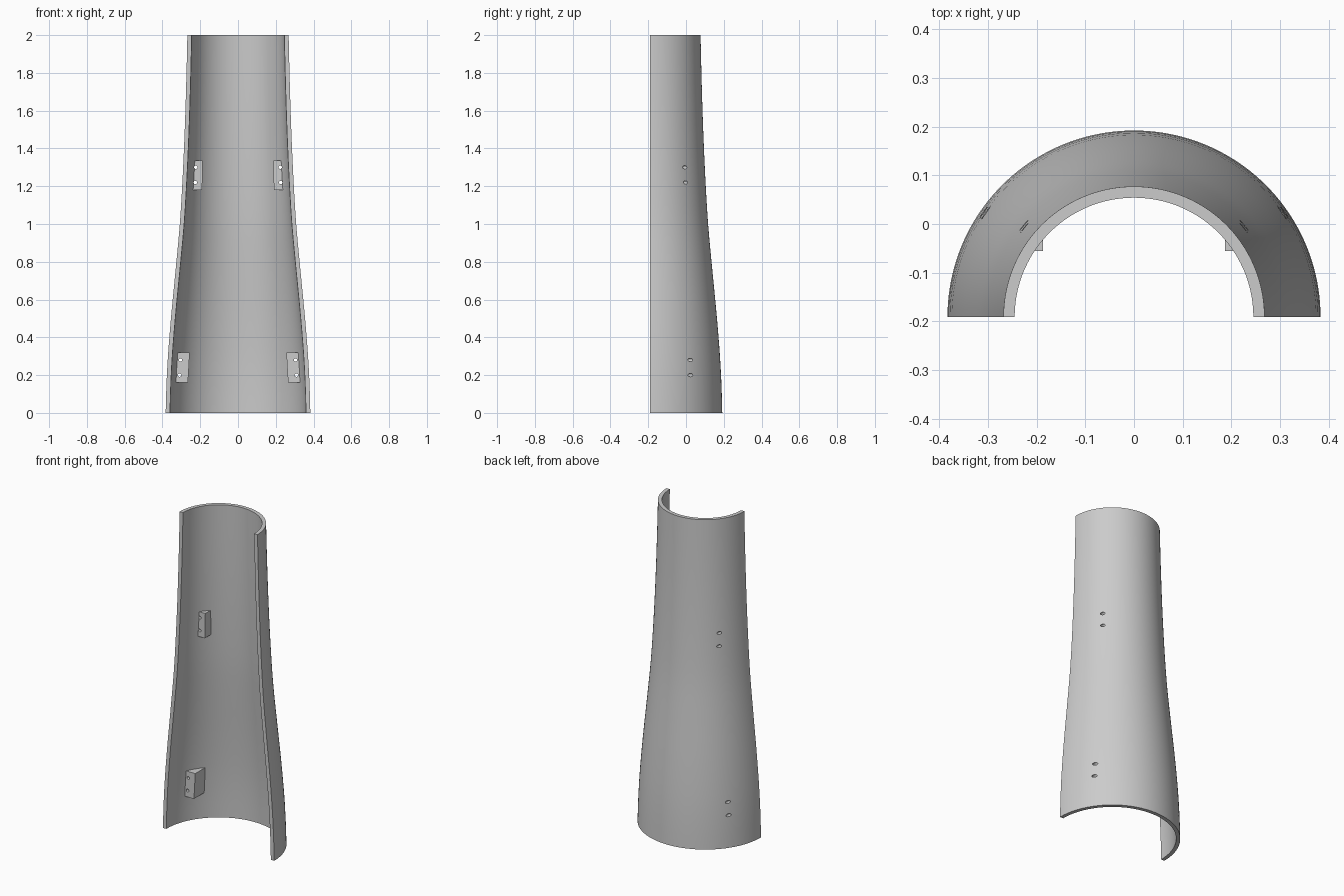
import bpy, bmesh, math
from mathutils import Matrix

if "Cube" in bpy.data.objects:
    bpy.data.objects.remove(bpy.data.objects["Cube"])

AXIS_Y = -0.191     # centre line of the half tube
WALL = 0.023
STEP = 0.25         # height between the measured radii
RADII = [0.383, 0.374, 0.355, 0.331, 0.308, 0.293, 0.282, 0.274, 0.268]
FRONT_Y = -0.055    # front face of the mounting blocks

grey = bpy.data.materials.new("plain grey")
grey.use_nodes = True
grey.diffuse_color = (0.6, 0.6, 0.6, 1)
grey.node_tree.nodes["Principled BSDF"].inputs["Base Color"].default_value = (0.6, 0.6, 0.6, 1)


def make_object(name, bm):
    bmesh.ops.recalc_face_normals(bm, faces=bm.faces)
    mesh = bpy.data.meshes.new(name)
    bm.to_mesh(mesh)
    bm.free()
    mesh.materials.append(grey)
    obj = bpy.data.objects.new(name, mesh)
    bpy.context.collection.objects.link(obj)
    return obj


def radius(z):
    """Smooth curve through the measured radii."""
    i = min(int(z / STEP), len(RADII) - 2)
    t = z / STEP - i
    a, b = RADII[i], RADII[i + 1]
    before = RADII[i - 1] if i else a
    after = RADII[i + 2] if i + 2 < len(RADII) else 2 * b - a
    m, n = (b - before) / 2, (after - a) / 2
    return a + m * t + (3 * (b - a) - 2 * m - n) * t**2 + (2 * (a - b) + m + n) * t**3


# Half tube: closed wall section swept half a turn
def build_shell():
    bm = bmesh.new()
    heights = [2 * i / 24 for i in range(25)]
    section = [(radius(z), z) for z in heights]
    section += [(radius(z) - WALL, z) for z in reversed(heights)]
    loops = []
    segments = 80
    for s in range(segments + 1):
        a = math.pi * s / segments
        loops.append([bm.verts.new((r * math.cos(a), AXIS_Y + r * math.sin(a), z))
                      for r, z in section])
    count = len(section)
    for p, q in zip(loops, loops[1:]):
        for j in range(count):
            k = (j + 1) % count
            bm.faces.new((p[j], p[k], q[k], q[j]))
    # Flat side edges as strips of quads
    for loop in (loops[0], loops[-1]):
        for j in range(len(heights) - 1):
            bm.faces.new((loop[j], loop[j + 1], loop[-2 - j], loop[-1 - j]))
    return make_object("half_tube_shell", bm)


# Wedge block whose hidden slanted side is sunk in the wall
def build_block(name, side, z_low, z_high, x_low, x_high):
    bm = bmesh.new()
    rings = []
    for z, x in ((z_low, x_low), (z_high, x_high)):
        r = radius(z) - WALL / 2
        back = AXIS_Y + math.sqrt(r * r - x * x)
        outer = math.sqrt(r * r - (FRONT_Y - AXIS_Y) ** 2)
        rings.append([bm.verts.new((side * px, py, z))
                      for px, py in ((x, FRONT_Y), (x, back), (outer, FRONT_Y))])
    for ring in rings:
        bm.faces.new(ring)
    for j in range(3):
        k = (j + 1) % 3
        bm.faces.new((rings[0][j], rings[0][k], rings[1][k], rings[1][j]))
    return make_object(name, bm)


# Screw holes running front to back
def build_cutter():
    bm = bmesh.new()
    for x, z in ((0.224, 1.30), (0.226, 1.22), (0.304, 0.28), (0.309, 0.20)):
        for side in (-1, 1):
            place = Matrix.Translation((side * x, 0, z)) @ Matrix.Rotation(math.pi / 2, 4, "X")
            bmesh.ops.create_cone(bm, cap_ends=True, segments=20, radius1=0.009,
                                  radius2=0.009, depth=0.5, matrix=place)
    obj = make_object("screw_hole_cutter", bm)
    obj.hide_render = True
    return obj


parts = [build_shell()]
for label, side in (("left", 1), ("right", -1)):
    parts.append(build_block("upper_block_" + label, side, 1.18, 1.335, 0.190, 0.187))
    parts.append(build_block("lower_block_" + label, side, 0.16, 0.32, 0.265, 0.256))

cutter = build_cutter()
for obj in parts:
    bpy.ops.object.select_all(action="DESELECT")
    obj.select_set(True)
    bpy.context.view_layer.objects.active = obj
    mod = obj.modifiers.new("screw holes", "BOOLEAN")
    mod.operation = "DIFFERENCE"
    mod.solver = "EXACT"
    mod.object = cutter
    bpy.ops.object.modifier_apply(modifier=mod.name)
    bpy.ops.object.shade_smooth_by_angle(angle=math.radians(30))
bpy.data.objects.remove(cutter)
